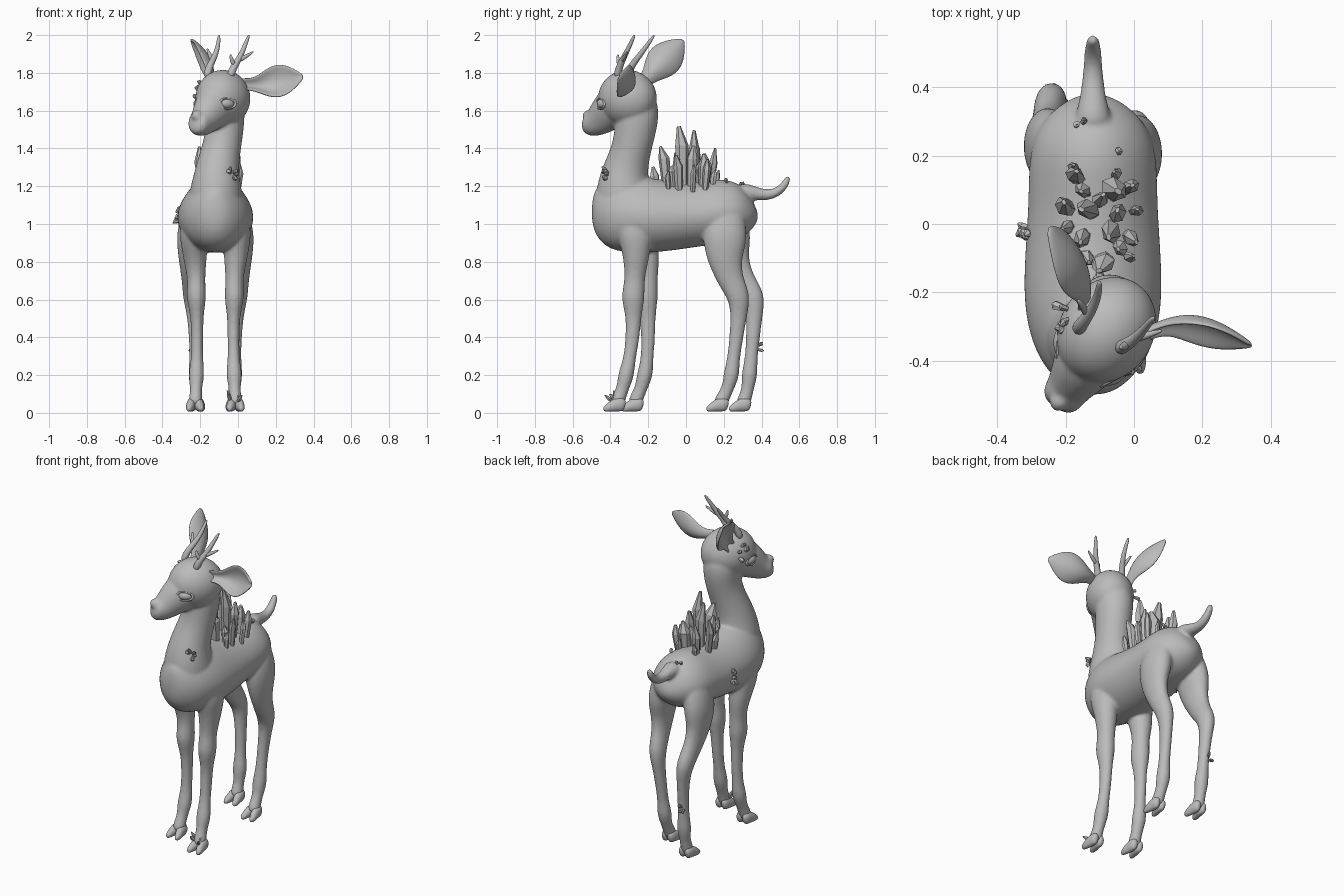
import bpy, bmesh, math, random
from mathutils import Vector, Matrix

random.seed(4)
cube = bpy.data.objects.get("Cube")
if cube:
    bpy.data.objects.remove(cube, do_unlink=True)

grey = bpy.data.materials.new("plain grey")
grey.use_nodes = True
grey.diffuse_color = (0.5, 0.5, 0.5, 1)
for node in grey.node_tree.nodes:
    if node.type == 'BSDF_PRINCIPLED':
        node.inputs["Base Color"].default_value = (0.5, 0.5, 0.5, 1)

MID = -0.12                      # centre line of the body
X_AXIS = Vector((1, 0, 0))
UP = Vector((0, 0, 1))
FACING = Vector((-0.55, -0.83, 0)).normalized()   # the head is turned
SIDE = Vector((-FACING.y, FACING.x, 0))
SKULL = Vector((-0.08, -0.31, 1.665))


def tube(bm, rings, across=X_AXIS, sides=12):
    """Loft closed elliptical rings: (centre, half width, half depth)."""
    centres = [Vector(r[0]) for r in rings]
    loops = []
    for i, (_, a, b) in enumerate(rings):
        t = (centres[min(i + 1, len(rings) - 1)] - centres[max(i - 1, 0)]).normalized()
        u = (across - t * across.dot(t)).normalized()
        v = t.cross(u)
        angles = [math.tau * k / sides for k in range(sides)]
        loops.append([bm.verts.new(centres[i] + u * a * math.cos(q) + v * b * math.sin(q))
                      for q in angles])
    for lo, hi in zip(loops, loops[1:]):
        for k in range(sides):
            n = (k + 1) % sides
            bm.faces.new((lo[k], lo[n], hi[n], hi[k]))
    bm.faces.new(loops[0][::-1])
    bm.faces.new(loops[-1])


def finish(bm, name, smooth=True, subdivide=0):
    bmesh.ops.recalc_face_normals(bm, faces=bm.faces)
    for f in bm.faces:
        f.smooth = smooth
    mesh = bpy.data.meshes.new(name)
    bm.to_mesh(mesh)
    bm.free()
    mesh.materials.append(grey)
    obj = bpy.data.objects.new(name, mesh)
    bpy.context.collection.objects.link(obj)
    if subdivide:
        sub = obj.modifiers.new("round", 'SUBSURF')
        sub.levels = sub.render_levels = subdivide
    return obj


# Torso, lofted from chest to rump: y, centre z, half width, half height
body = bmesh.new()
torso = [(-0.5, 1.08, .04, .07), (-0.465, 1.08, .105, .15), (-0.38, 1.07, .175, .215),
         (-0.25, 1.05, .21, .213), (-0.1, 1.04, .206, .19), (0.06, 1.05, .193, .172),
         (0.2, 1.07, .196, .177), (0.29, 1.075, .165, .15), (0.345, 1.09, .1, .1),
         (0.365, 1.1, .04, .05)]
tube(body, [((MID, y, z), a, b) for y, z, a, b in torso], sides=16)
for vert in body.verts:          # narrow the back towards the spine
    vert.co.x = MID + (vert.co.x - MID) * (1 - .9 * max(0, vert.co.z - 1.06))

# Neck
tube(body, [((-.12, -.29, 1.04), .15, .19), ((-.118, -.33, 1.15), .15, .165),
            ((-.114, -.33, 1.23), .132, .14), ((-.107, -.315, 1.31), .117, .12),
            ((-.088, -.288, 1.4), .107, .108), ((-.07, -.267, 1.5), .104, .115),
            ((-.07, -.255, 1.6), .114, .122), ((-.075, -.268, 1.7), .09, .1)])

# Skull and muzzle
skull = Matrix.Translation(SKULL) @ Matrix((SIDE, FACING, UP)).transposed().to_4x4()
bmesh.ops.create_uvsphere(body, u_segments=20, v_segments=12, radius=1,
                          matrix=skull @ Matrix.Diagonal((.141, .167, .152, 1)))
muzzle = [(.0, 1.645, .12, .13), (.1, 1.617, .108, .12), (.16, 1.562, .082, .095),
          (.21, 1.535, .066, .078), (.245, 1.533, .063, .07), (.27, 1.54, .042, .046)]
tube(body, [(Vector((SKULL.x, SKULL.y, z)) + FACING * s, a, b) for s, z, a, b in muzzle], SIDE)
nose = Vector((SKULL.x, SKULL.y, 1.572)) + FACING * .25
bmesh.ops.create_uvsphere(body, u_segments=12, v_segments=8, radius=.032,
                          matrix=Matrix.Translation(nose))

# Tail
tube(body, [((MID, .27, 1.17), .07, .06), ((MID, .36, 1.165), .04, .038),
            ((MID, .43, 1.15), .032, .03), ((MID, .49, 1.17), .027, .026),
            ((MID, .53, 1.215), .024, .022), ((MID, .544, 1.258), .014, .014)])

# Legs: shared heights and radii, one fore-and-aft path for each leg
heights = [1.14, .97, .88, .8, .7, .61, .52, .4, .28, .2, .13, .07, .035]
front_w = [.06, .078, .071, .062, .046, .057, .035, .033, .032, .047, .03, .038, .036]
front_d = [.09, .105, .083, .068, .052, .068, .043, .039, .033, .046, .033, .04, .036]
hind_w = [.06, .08, .07, .056, .046, .051, .036, .033, .032, .046, .03, .037, .036]
hind_d = [.085, .125, .115, .093, .07, .063, .046, .038, .034, .046, .032, .04, .036]
front_x = [-.03, .0, -.008, -.014, -.02, -.019, -.023, -.024, -.023, -.02, -.018, -.015, -.013]
hind_x = [-.03, .008, .016, .018, .012, .003, -.005, -.012, -.015, -.018, -.018, -.018, -.018]
front_left_y = [-.28, -.27, -.265, -.265, -.272, -.282, -.277, -.282, -.3, -.317, -.335, -.358, -.37]
front_right_y = [-.27, -.25, -.225, -.205, -.203, -.212, -.203, -.2, -.206, -.217, -.238, -.265, -.275]
hind_left_y = [.21, .205, .205, .207, .235, .285, .28, .267, .25, .241, .222, .19, .175]
hind_right_y = [.21, .222, .23, .246, .295, .365, .362, .355, .344, .336, .328, .31, .295]

legs = {"front_left": (front_x, front_left_y, front_w, front_d, 1),
        "front_right": (front_x, front_right_y, front_w, front_d, -1),
        "hind_left": (hind_x, hind_left_y, hind_w, hind_d, 1),
        "hind_right": (hind_x, hind_right_y, hind_w, hind_d, -1)}
for name, (xs, ys, ws, ds, side) in legs.items():
    place = [MID + side * (x - MID) for x in xs]
    tube(body, [((x, y, z), a, b) for x, y, z, a, b in zip(place, ys, heights, ws, ds)])
    # Cloven hoof: two tapered, splayed toes
    hoof = bmesh.new()
    for toe in (-1, 1):
        x, y = place[-1] + toe * .02, ys[-1]
        tube(hoof, [((x, y + .05, .04), .012, .024), ((x, y + .03, .046), .025, .039),
                    ((x, y - .005, .042), .027, .037), ((x + toe * .01, y - .042, .027), .021, .023),
                    ((x + toe * .012, y - .068, .016), .01, .011)])
    finish(hoof, name + "_hoof", subdivide=2)

# Fuse the body parts into one smooth skin
skin = finish(body, "body", subdivide=2)
fuse = skin.modifiers.new("fuse", 'REMESH')
fuse.mode = 'VOXEL'
fuse.voxel_size = 0.008
fuse.use_smooth_shade = True
relax = skin.modifiers.new("relax", 'SMOOTH')
relax.factor = 0.5
relax.iterations = 9

# Eyes with lids
for label, s in (("left", 1), ("right", -1)):
    spot = Vector((SKULL.x, SKULL.y, 1.637)) + FACING * .1 + SIDE * s * .09
    look = (SIDE * s + FACING * .6 + UP * .05).normalized()
    turn = look.to_track_quat('Z', 'Y').to_matrix().to_4x4()
    eye = bmesh.new()
    bmesh.ops.create_uvsphere(eye, u_segments=24, v_segments=16, radius=.036,
                              matrix=Matrix.Translation(spot) @ turn @ Matrix.Diagonal((1.2, .75, .7, 1)))
    finish(eye, label + "_eye")
    bpy.ops.mesh.primitive_torus_add(major_radius=.047, minor_radius=.008,
                                     major_segments=32, minor_segments=10)
    lid = bpy.context.object
    lid.name = label + "_eyelid"
    lid.matrix_world = Matrix.Translation(spot + look * .009) @ turn @ Matrix.Diagonal((1, .6, 1, 1))
    lid.data.materials.append(grey)
    bpy.ops.object.shade_smooth()


# Ears: cupped leaf shapes
def ear(name, base, tip, opening, bow):
    base, tip, opening = Vector(base), Vector(tip), Vector(opening).normalized()
    axis = tip - base
    wide = opening.cross(axis).normalized()
    bm = bmesh.new()
    widths = [.032, .032, .044, .07, .09, .094, .08, .05, .008]
    rows = []
    for i, w in enumerate(widths):
        t = i / (len(widths) - 1)
        cup = .8 - .4 * t
        spine = base + axis * t - opening * bow * math.sin(math.pi * t)
        rows.append([bm.verts.new(spine + wide * w * v + opening * w * cup * v * v)
                     for v in (-1, -.6, -.2, .2, .6, 1)])
    for lo, hi in zip(rows, rows[1:]):
        for k in range(len(lo) - 1):
            bm.faces.new((lo[k], lo[k + 1], hi[k + 1], hi[k]))
    obj = finish(bm, name)
    shell = obj.modifiers.new("thickness", 'SOLIDIFY')
    shell.thickness = .014
    shell.offset = 0
    sub = obj.modifiers.new("round", 'SUBSURF')
    sub.levels = sub.render_levels = 2


ear("left_ear", (.02, -.315, 1.735), (.345, -.355, 1.78), (.05, -1, .4), .065)
ear("right_ear", (-.14, -.255, 1.715), (-.25, -.015, 1.975), (-.95, -.05, -.25), .055)


# Antlers: a curved beam with short tines
def antler(name, beam, tines):
    bm = bmesh.new()
    for path, thick in [(beam, .025)] + [(t, .016) for t in tines]:
        n = len(path) - 1
        tube(bm, [(p, r, r) for p, r in
                  ((p, thick * (1 - .65 * i / n)) for i, p in enumerate(path))], SIDE, 8)
    finish(bm, name, subdivide=2)


antler("left_antler",
       [(-.045, -.365, 1.77), (-.025, -.355, 1.83), (.01, -.33, 1.88), (.035, -.3, 1.94), (.06, -.27, 2.005)],
       [[(.0, -.335, 1.865), (.04, -.325, 1.885), (.085, -.31, 1.915)],
        [(-.02, -.35, 1.84), (-.035, -.362, 1.87), (-.04, -.36, 1.9)]])
antler("right_antler",
       [(-.165, -.31, 1.77), (-.155, -.295, 1.83), (-.125, -.255, 1.88), (-.105, -.21, 1.94), (-.1, -.165, 2.005)],
       [[(-.135, -.265, 1.86), (-.15, -.24, 1.9), (-.165, -.22, 1.93)]])


# Crystals: six-sided shards with an uneven, blunt point
def shard(bm, foot, way, length, radius):
    foot, way = Vector(foot), Vector(way).normalized()
    tilt = Vector([random.uniform(-.5, .5) * radius for _ in range(3)])
    spin = way.orthogonal()
    spin.rotate(Matrix.Rotation(random.uniform(0, math.tau), 3, way))
    tube(bm, [(foot, radius * .75, radius * .6), (foot + way * length * .7, radius, radius * .8),
              (foot + way * length + tilt, radius * .3, radius * .2)], spin, 6)


def cluster(name, centre, way, count, spread, length, radius):
    bm = bmesh.new()
    way = Vector(way).normalized()
    for _ in range(count):
        off = Vector([random.uniform(-1, 1) for _ in range(3)])
        off -= way * off.dot(way)
        shard(bm, Vector(centre) + off * spread, way + off * .6,
              length * random.uniform(.6, 1), radius * random.uniform(.7, 1))
    finish(bm, name, smooth=False)


back = bmesh.new()
for x, y, top, r in [(-.07, -.02, 1.52, .036), (-.13, .04, 1.48, .036), (-.06, .1, 1.37, .042),
                     (-.09, -.11, 1.42, .036), (-.2, .05, 1.4, .03), (.01, .04, 1.31, .02),
                     (-.01, -.04, 1.36, .026), (-.15, -.04, 1.38, .03), (-.01, -.1, 1.28, .019),
                     (-.17, .14, 1.39, .028), (-.01, .11, 1.34, .026), (-.2, -.01, 1.29, .024),
                     (-.05, .15, 1.29, .019), (-.1, -.17, 1.29, .026), (-.15, .1, 1.32, .026),
                     (-.05, .03, 1.42, .03), (-.14, -.1, 1.31, .026), (-.18, .17, 1.29, .018),
                     (-.04, -.07, 1.32, .026), (-.1, .07, 1.34, .028)]:
    lean = Vector(((x + .09) * 1.1, y * .8, 1))
    foot = Vector((x, y, 1.28)) - lean * .11
    shard(back, foot, lean, (top - foot.z) * lean.length, r)
finish(back, "back_crystals", smooth=False)

cluster("flank_crystals", (-.305, -.02, 1.04), (-1, 0, .3), 5, .025, .04, .018)
cluster("chest_crystals", (-.03, -.42, 1.26), (.3, -1, .2), 5, .016, .035, .016)
cluster("temple_crystals", (-.195, -.27, 1.71), (-1, -.1, .3), 6, .03, .045, .016)
cluster("hoof_crystals", (-.02, -.37, .06), (0, -.5, 1), 6, .02, .065, .013)
cluster("shin_crystals", (-.25, .375, .35), (-.1, 1, .2), 4, .015, .04, .01)
cluster("rump_crystals", (-.17, .28, 1.205), (-.1, .1, 1), 3, .02, .03, .011)
cluster("hip_crystal", (-.05, .22, 1.22), (0, 0, 1), 1, .004, .035, .012)
